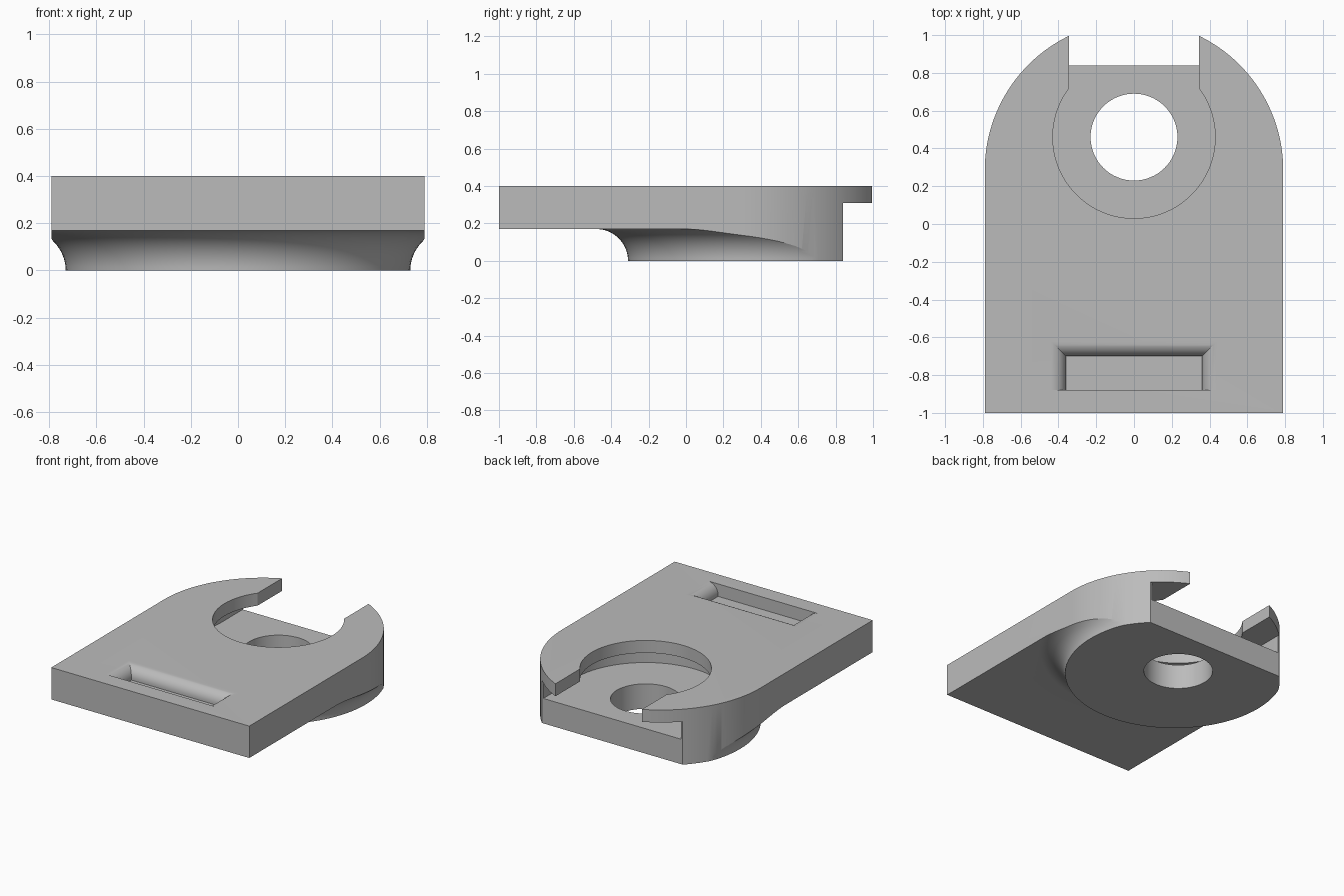
import bpy, bmesh, math

if "Cube" in bpy.data.objects:
    bpy.data.objects.remove(bpy.data.objects["Cube"])

TOP, UNDER, LIP, FLOOR = 0.40, 0.17, 0.31, 0.18
HOLE_Y = 0.46

grey = bpy.data.materials.new("plain_grey")
grey.use_nodes = True
grey.diffuse_color = (0.5, 0.5, 0.5, 1)
grey.node_tree.nodes["Principled BSDF"].inputs["Base Color"].default_value = (0.5, 0.5, 0.5, 1)


def loft(name, loops):
    """Closed solid through a stack of equal-length point loops."""
    bm = bmesh.new()
    rings = [[bm.verts.new(p) for p in loop] for loop in loops]
    n = len(rings[0])
    bm.faces.new(rings[0])
    bm.faces.new(rings[-1])
    for a, b in zip(rings, rings[1:]):
        for i in range(n):
            j = (i + 1) % n
            bm.faces.new((a[i], a[j], b[j], b[i]))
    bmesh.ops.recalc_face_normals(bm, faces=bm.faces)
    mesh = bpy.data.meshes.new(name)
    bm.to_mesh(mesh)
    bm.free()
    mesh.materials.append(grey)
    obj = bpy.data.objects.new(name, mesh)
    bpy.context.collection.objects.link(obj)
    return obj


def prism(name, outline, z0, z1):
    return loft(name, [[(x, y, z) for x, y in outline] for z in (z0, z1)])


def arc(cy, r, start, end, steps):
    angles = [start + (end - start) * i / steps for i in range(steps + 1)]
    return [(r * math.cos(a), cy + r * math.sin(a)) for a in angles]


def keyhole(r, w):
    """Round seat with a straight channel running out of the back."""
    a = math.acos(w / r)
    return arc(HOLE_Y, r, a, -math.pi - a, 72) + [(-w, 1.3), (w, 1.3)]


def rect(x0, x1, y0, y1):
    return [(x0, y0), (x1, y0), (x1, y1), (x0, y1)]


def combine(body, tool, operation="DIFFERENCE"):
    mod = body.modifiers.new("shape", "BOOLEAN")
    mod.operation, mod.object, mod.solver = operation, tool, "EXACT"
    bpy.context.view_layer.objects.active = body
    bpy.ops.object.modifier_apply(modifier=mod.name)
    bpy.data.objects.remove(tool)


# Plate with a rounded back end
outline = [(-0.79, -1), (0.79, -1)] + arc(0.285, 0.79, 0, math.pi, 72)
plate = prism("bracket_plate", outline, 0, TOP)

# Round boss underneath, flaring into the plate through a concave fillet
profile = [(0.73, -0.1)]
for i in range(17):
    t = math.pi / 2 * i / 16
    profile.append((0.73 + UNDER * (1 - math.cos(t)), UNDER * math.sin(t)))
profile += [(3, UNDER), (3, 0.6)]
boss = loft("boss_form", [[(x, y, z) for x, y in arc(0.42, r, 0, math.tau, 96)[:-1]]
                          for r, z in profile])
combine(plate, boss, "INTERSECT")

# Straight back cut below the two horns
combine(plate, prism("back_cut", rect(-1, 1, 0.84, 1.4), -0.1, LIP), "DIFFERENCE")

# Wide undercut, narrower lip opening and through hole
combine(plate, prism("undercut", keyhole(0.56, 0.55), FLOOR, LIP))
combine(plate, prism("lip_opening", keyhole(0.43, 0.345), 0.25, 0.5))
combine(plate, prism("through_hole", arc(HOLE_Y, 0.23, 0, math.tau, 64)[:-1], -0.1, 0.25))

# Shallow front pocket with rounded side and back rims
R, DEPTH = 0.08, 0.09


def pocket_loop(d, z):
    return [(x, y, z) for x, y in rect(-0.36 - d, 0.36 + d, -0.88, -0.70 + d)]


loops = [pocket_loop(0, TOP - DEPTH)]
for i in range(13):
    t = math.pi / 2 * i / 12
    loops.append(pocket_loop(R * (1 - math.cos(t)), TOP - R + R * math.sin(t)))
loops.append(pocket_loop(R, TOP + 0.1))
combine(plate, loft("pocket", loops))

# Smooth curved walls, crisp edges
bpy.ops.object.select_all(action="DESELECT")
plate.select_set(True)
bpy.context.view_layer.objects.active = plate
bpy.ops.object.shade_smooth_by_angle(angle=math.radians(25))
